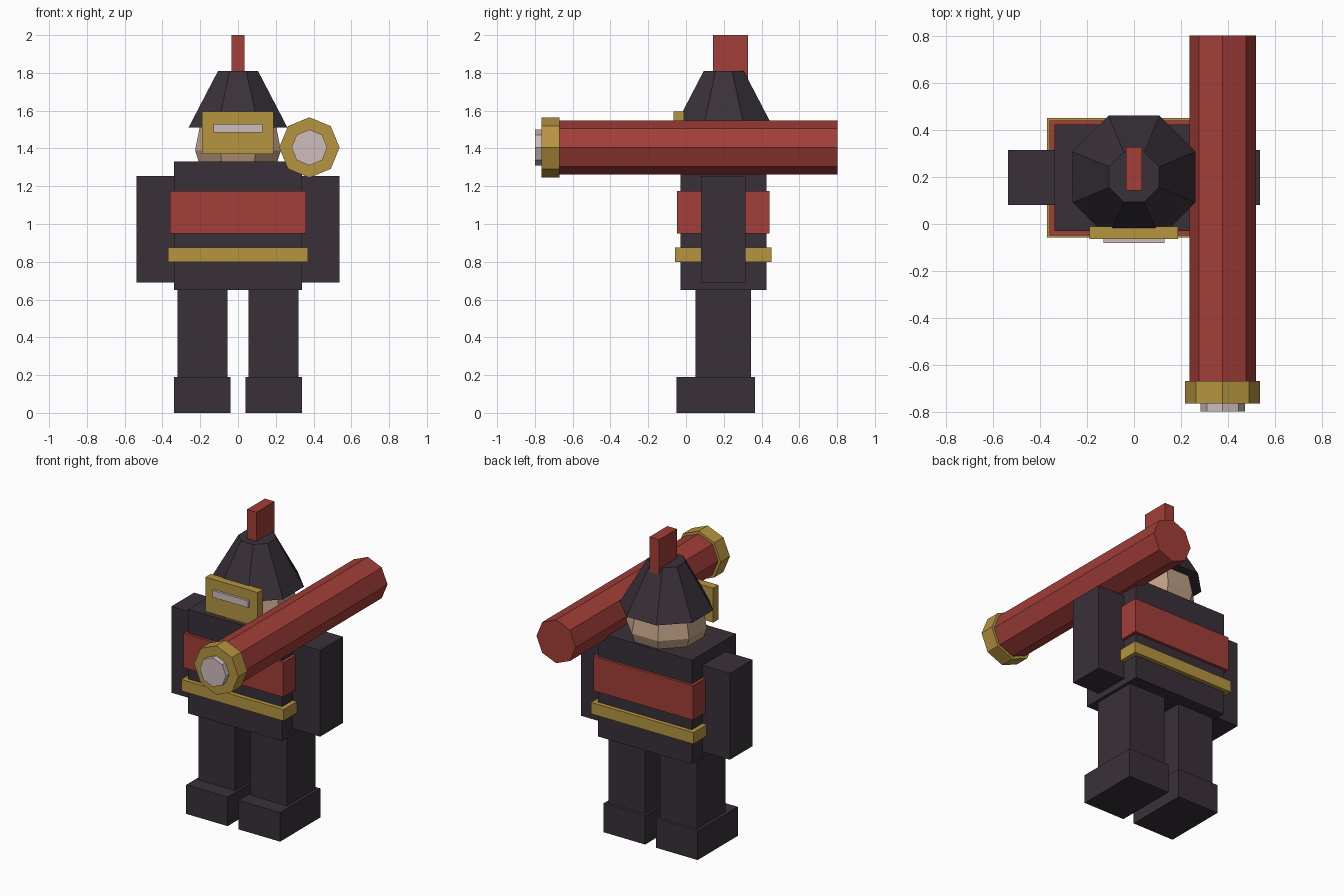
import bpy
import math
from mathutils import Matrix

cube = bpy.data.objects.get("Cube")
if cube:
    bpy.data.objects.remove(cube, do_unlink=True)


def material(name, *rgb):
    """Flat material from 0-255 display values."""
    colour = [((c / 255 + 0.055) / 1.055) ** 2.4 for c in rgb] + [1]
    mat = bpy.data.materials.new(name)
    mat.use_nodes = True
    mat.diffuse_color = colour
    mat.node_tree.nodes["Principled BSDF"].inputs["Base Color"].default_value = colour
    return mat


DARK = material("dark_cloth", 57, 49, 57)
RED = material("red", 162, 62, 56)
GOLD = material("gold", 182, 149, 64)
PALE = material("pale_lens", 208, 189, 189)
SKIN = material("skin", 192, 160, 134)


def box(name, mat, x, y, z):
    """Box from (min, max) pairs on each axis."""
    bpy.ops.mesh.primitive_cube_add(size=1)
    obj = bpy.context.object
    obj.name = name
    size = [b - a for a, b in (x, y, z)]
    middle = [(a + b) / 2 for a, b in (x, y, z)]
    obj.data.transform(Matrix.Translation(middle) @ Matrix.Diagonal(size + [1]))
    obj.data.materials.append(mat)
    return obj


def frustum(name, mat, r1, r2, z1, z2):
    """Upright eight-sided section with a flat side facing front; radii to the flats."""
    flat = math.cos(math.pi / 8)
    bpy.ops.mesh.primitive_cone_add(vertices=8, radius1=r1 / flat, radius2=r2 / flat,
                                    depth=z2 - z1, location=(0, 0.2, (z1 + z2) / 2),
                                    rotation=(0, 0, math.pi / 8))
    obj = bpy.context.object
    obj.name = name
    obj.data.materials.append(mat)


def barrel(name, mat, radius, y1, y2):
    """Eight-sided section lying along y on the left shoulder."""
    bpy.ops.mesh.primitive_cylinder_add(vertices=8, radius=radius, depth=y2 - y1,
                                        location=(0.378, (y1 + y2) / 2, 1.405),
                                        rotation=(math.pi / 2, 0, 0))
    obj = bpy.context.object
    obj.name = name
    obj.data.materials.append(mat)


# Limbs on both sides
for side, s in (("left", 1), ("right", -1)):
    def span(a, b):
        return tuple(sorted((s * a, s * b)))
    box(side + "_foot", DARK, span(0.04, 0.34), (-0.05, 0.365), (0, 0.19))
    box(side + "_leg", DARK, span(0.055, 0.32), (0.05, 0.345), (0.19, 0.65))
    box(side + "_arm", DARK, span(0.34, 0.538), (0.08, 0.315), (0.69, 1.255))

# Torso with its bands
box("torso", DARK, (-0.34, 0.34), (-0.03, 0.425), (0.65, 1.33))
box("chest_band", RED, (-0.36, 0.36), (-0.048, 0.442), (0.95, 1.175))
box("belt", GOLD, (-0.37, 0.37), (-0.058, 0.452), (0.80, 0.875))

# Head, helmet and face plate
frustum("jaw", SKIN, 0.19, 0.227, 1.27, 1.39)
frustum("head", SKIN, 0.227, 0.195, 1.39, 1.55)
frustum("helmet", DARK, 0.262, 0.106, 1.51, 1.81)
box("plume", RED, (-0.035, 0.035), (0.143, 0.328), (1.77, 2.0))
box("face_plate", GOLD, (-0.19, 0.188), (-0.065, -0.01), (1.37, 1.595))
box("visor_slit", PALE, (-0.13, 0.13), (-0.08, -0.06), (1.485, 1.53))

# Shoulder tube
barrel("tube", RED, 0.142, -0.68, 0.803)
barrel("muzzle_ring", GOLD, 0.16, -0.765, -0.67)
barrel("muzzle_lens", PALE, 0.095, -0.80, -0.75)
